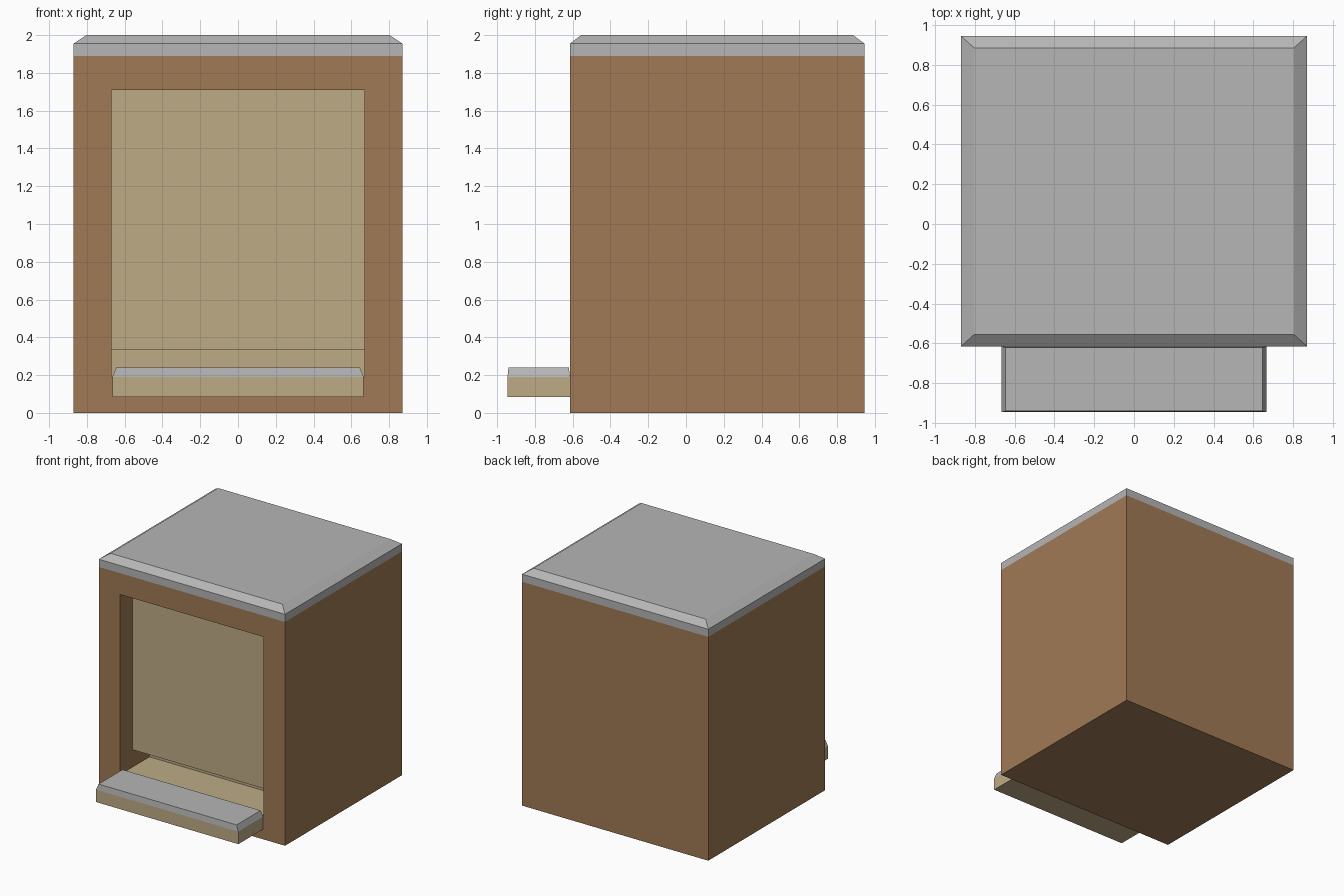
import bpy
import bmesh

if "Cube" in bpy.data.objects:
    bpy.data.objects.remove(bpy.data.objects["Cube"], do_unlink=True)


def material(name, rgb):
    mat = bpy.data.materials.new(name)
    mat.use_nodes = True
    mat.diffuse_color = (*rgb, 1)
    mat.node_tree.nodes["Principled BSDF"].inputs["Base Color"].default_value = (*rgb, 1)
    return mat


brown = material("brown wood", (0.355, 0.195, 0.09))
tan = material("pale wood", (0.515, 0.41, 0.24))
grey = material("grey stone", (0.465, 0.465, 0.465))


def finish(bm, name, *mats):
    bmesh.ops.recalc_face_normals(bm, faces=bm.faces)
    mesh = bpy.data.meshes.new(name)
    bm.to_mesh(mesh)
    bm.free()
    for mat in mats:
        mesh.materials.append(mat)
    obj = bpy.data.objects.new(name, mesh)
    bpy.context.collection.objects.link(obj)
    return obj


def level(bm, half_x, front, back, z):
    """Horizontal rectangle of vertices, starting at the front right corner."""
    return [bm.verts.new(p) for p in ((-half_x, front, z), (half_x, front, z),
                                      (half_x, back, z), (-half_x, back, z))]


def upright(bm, half_x, y, bottom, top):
    """Rectangle of vertices facing the front."""
    return [bm.verts.new(p) for p in ((-half_x, y, bottom), (half_x, y, bottom),
                                      (half_x, y, top), (-half_x, y, top))]


def bridge(bm, a, b):
    return [bm.faces.new((a[i], a[(i + 1) % 4], b[(i + 1) % 4], b[i])) for i in range(4)]


def stack(name, mat, levels):
    """Closed block lofted through horizontal rectangles."""
    bm = bmesh.new()
    rings = [level(bm, *spec) for spec in levels]
    bm.faces.new(rings[0])
    bm.faces.new(rings[-1])
    for a, b in zip(rings, rings[1:]):
        bridge(bm, a, b)
    return finish(bm, name, mat)


HALF, FRONT, BACK = 0.87, -0.615, 0.945
EAVE = 1.89
OPEN, SILL, HEAD = 0.67, 0.19, 1.71

# Cabinet with an open recess in the front
bm = bmesh.new()
outer = upright(bm, HALF, FRONT, 0, EAVE)
rear = upright(bm, HALF, BACK, 0, EAVE)
mouth = upright(bm, OPEN, FRONT, SILL, HEAD)
inner = upright(bm, OPEN, FRONT + 0.39, SILL, HEAD)
bridge(bm, outer, rear)
bm.faces.new(rear)
bridge(bm, outer, mouth)
lining = bridge(bm, mouth, inner)
lining[0].material_index = 1          # recess floor
bm.faces.new(inner).material_index = 1
finish(bm, "cabinet", brown, tan)

# Chamfered lid
stack("lid", grey, [(HALF, FRONT, BACK, EAVE), (HALF, FRONT, BACK, 1.955),
                    (0.803, FRONT + 0.06, BACK - 0.06, 2.0)])

# Set-back panel, raised above the recess floor
stack("front_panel", tan, [(OPEN, -0.448, -0.225, 0.335), (OPEN, -0.448, -0.225, HEAD)])

# Ledge and its chamfered top
stack("ledge", tan, [(0.665, -0.945, FRONT, 0.085), (0.665, -0.945, FRONT, SILL)])
stack("ledge_top", grey, [(0.665, -0.945, FRONT, SILL), (0.645, -0.94, FRONT - 0.005, 0.24)])
